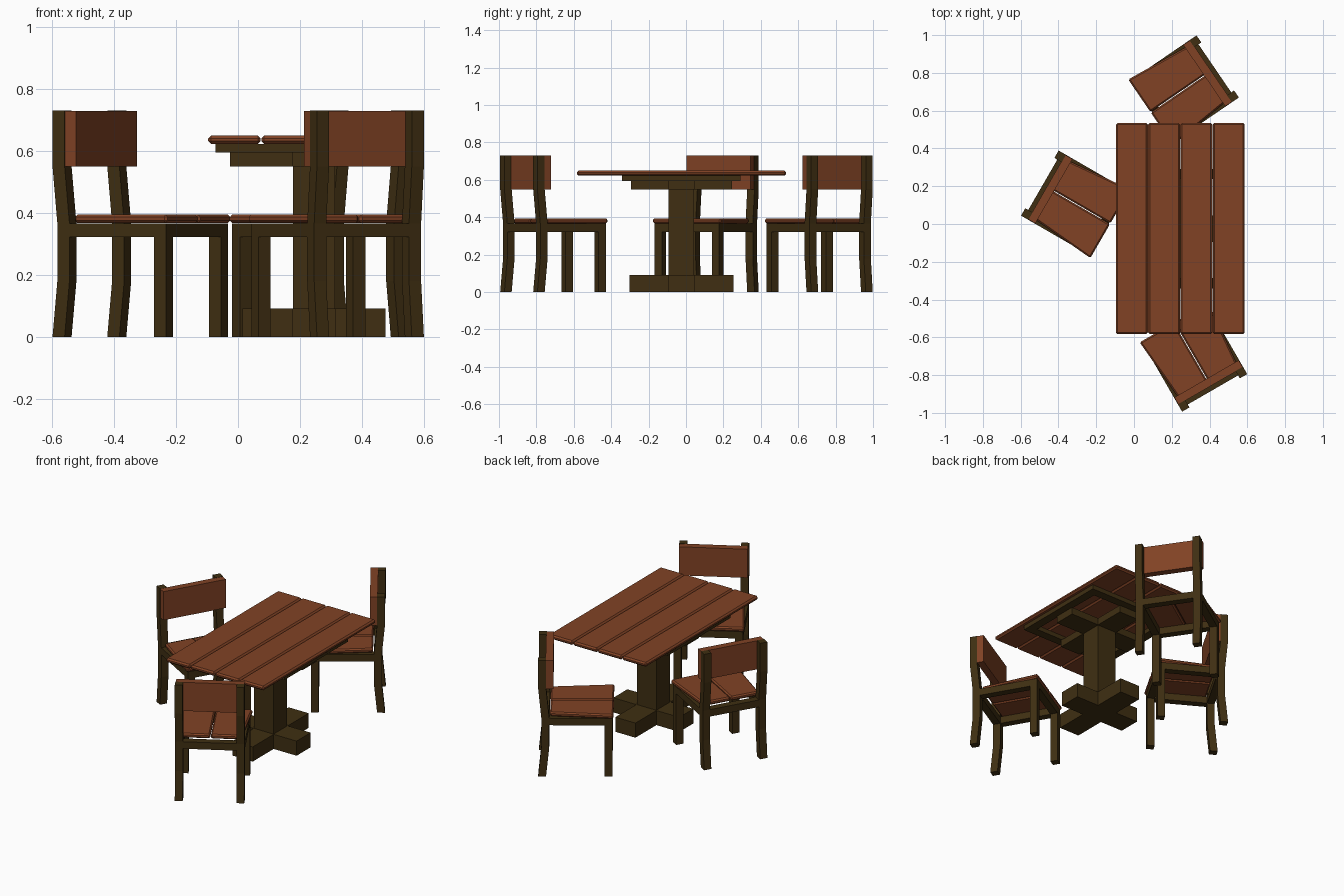
import bpy, bmesh, math
from mathutils import Matrix

if "Cube" in bpy.data.objects:
    bpy.data.objects.remove(bpy.data.objects["Cube"])


def material(name, rgb):
    m = bpy.data.materials.new(name)
    m.use_nodes = True
    m.diffuse_color = (*rgb, 1)
    m.node_tree.nodes["Principled BSDF"].inputs["Base Color"].default_value = (*rgb, 1)
    return m


red_wood = material("red_brown_wood", (0.22, 0.055, 0.018))
dark_wood = material("dark_olive_wood", (0.05, 0.028, 0.006))


def stack(name, rings, mat, place, bevel=0):
    """Solid skinned through four-cornered rings of points, bottom to top."""
    bm = bmesh.new()
    loops = [[bm.verts.new(p) for p in ring] for ring in rings]
    for a, b in zip(loops, loops[1:]):
        for i in range(4):
            j = (i + 1) % 4
            bm.faces.new((a[i], a[j], b[j], b[i]))
    bm.faces.new(loops[0][::-1])
    bm.faces.new(loops[-1])
    bmesh.ops.recalc_face_normals(bm, faces=bm.faces)
    if bevel:
        bmesh.ops.bevel(bm, geom=bm.edges[:], offset=bevel, segments=1, affect='EDGES')
    mesh = bpy.data.meshes.new(name)
    bm.to_mesh(mesh)
    bm.free()
    mesh.materials.append(mat)
    ob = bpy.data.objects.new(name, mesh)
    ob.matrix_world = place
    bpy.context.collection.objects.link(ob)


def rect(x0, x1, y0, y1, z):
    return [(x0, y0, z), (x1, y0, z), (x1, y1, z), (x0, y1, z)]


def box(name, x, y, z, mat, place, bevel=0):
    stack(name, [rect(*x, *y, h) for h in z], mat, place, bevel)


def sym(half):
    return (-half, half)


# Table, built around its own centre
table = Matrix.Translation((0.245, -0.025, 0))
for i in range(4):
    x = -0.341 + i * 0.171
    box(f"table_plank_{i + 1}", (x, x + 0.169), (-0.558, 0.56), (0.622, 0.649),
        red_wood, table, 0.009)

box("table_pedestal", sym(0.068), sym(0.068), (0, 0.594), dark_wood, table)
for name, lx, ly, z in (("foot", 0.23, 0.278, (0, 0.092)),
                        ("support", 0.27, 0.27, (0.549, 0.594))):
    box(f"table_{name}_lengthwise", sym(0.07), sym(ly), z, dark_wood, table)
    for side, s in (("left", 1), ("right", -1)):
        box(f"table_{name}_{side}", sorted((s * 0.07, s * lx)), sym(0.07), z,
            dark_wood, table)

# Square frame below the planks
outer, inner, frame_z = 0.317, 0.262, (0.594, 0.622)
for s, side in ((1, "left"), (-1, "right")):
    box(f"table_frame_{side}", sorted((s * inner, s * outer)), sym(outer), frame_z,
        dark_wood, table)
for s, side in ((1, "back"), (-1, "front")):
    box(f"table_frame_{side}", sym(inner), sorted((s * inner, s * outer)), frame_z,
        dark_wood, table)


def chair(label, x, y, angle):
    """Chair facing its local +x, with the back of its posts at local x = 0."""
    place = Matrix.Translation((x, y, 0)) @ Matrix.Rotation(math.radians(angle), 4, 'Z')
    half, t = 0.199, 0.045
    rail_z = (0.322, 0.366)
    post_path = ((0, 0), (0.018, 0.18), (0.018, 0.366), (0, 0.55), (0, 0.73))
    for s, side in ((1, "left"), (-1, "right")):
        ys = sorted((s * half, s * (half - t)))
        # Bent back post, straight front leg and side rail
        stack(f"{label}_{side}_post", [rect(f, f + t, *ys, z) for f, z in post_path],
              dark_wood, place)
        box(f"{label}_{side}_front_leg", (0.378, 0.423), ys, (0, 0.366), dark_wood, place)
        box(f"{label}_{side}_rail", (0.063, 0.378), ys, rail_z, dark_wood, place)
        # Tapered seat plank
        plank = [(0.068, s * 0.002), (0.43, s * 0.002), (0.43, s * 0.21), (0.068, s * 0.178)]
        stack(f"{label}_{side}_seat_plank",
              [[(px, py, z) for px, py in plank] for z in (0.367, 0.394)],
              red_wood, place, 0.008)
    box(f"{label}_front_rail", (0.378, 0.423), sym(half - t), rail_z, dark_wood, place)
    box(f"{label}_back_rail", (0.018, 0.063), sym(half - t), rail_z, dark_wood, place)
    box(f"{label}_backrest", (0.042, 0.086), sym(0.197), (0.549, 0.729), red_wood, place)


chair("back_chair", 0.443, 0.834, 214.3)
chair("side_chair", -0.4985, 0.2165, -30)
chair("front_chair", 0.427, -0.894, 120)
